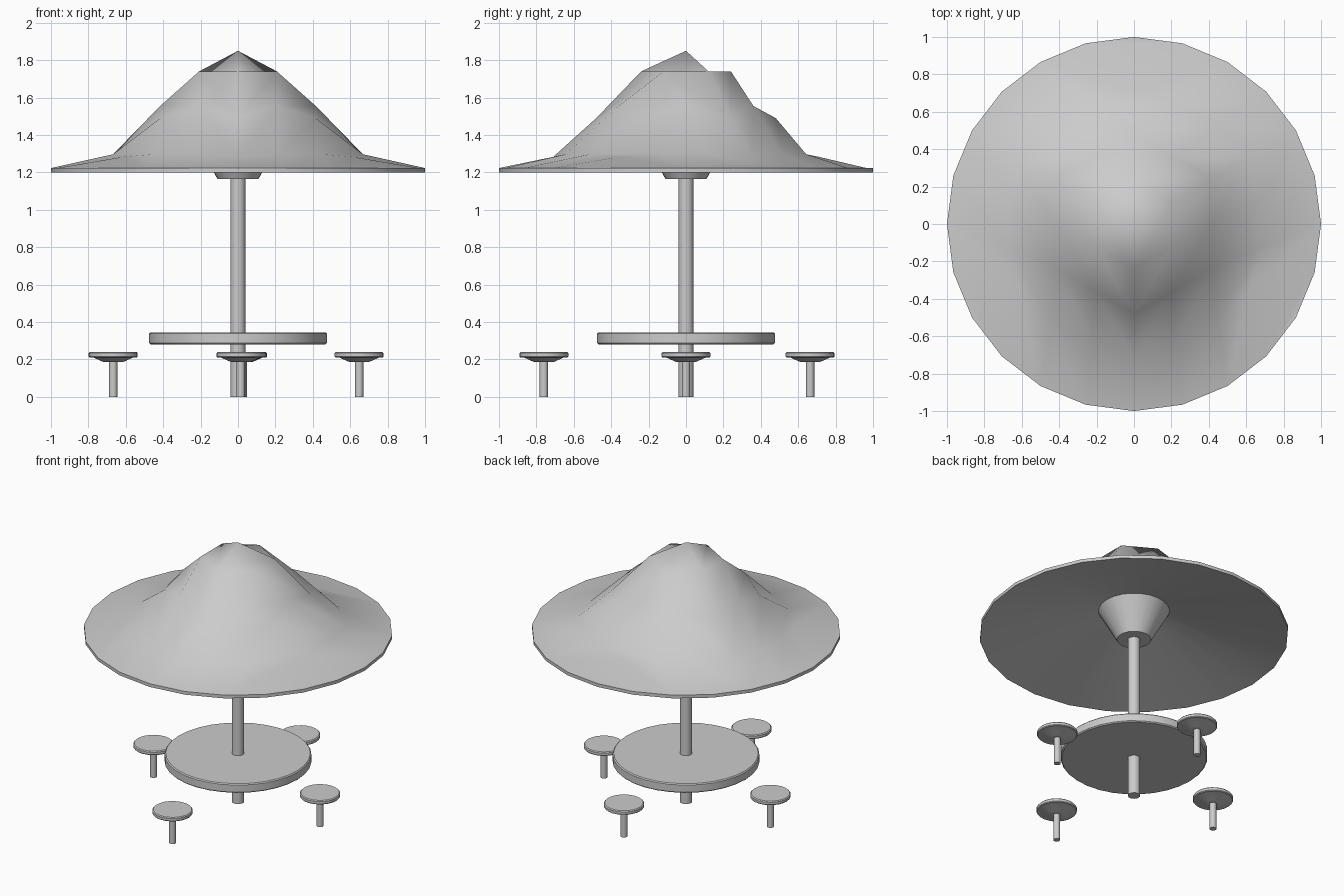
import bpy, bmesh, math
from math import cos, sin, radians

if "Cube" in bpy.data.objects:
    bpy.data.objects.remove(bpy.data.objects["Cube"])


def finish(name, bm, angle):
    me = bpy.data.meshes.new(name)
    bm.to_mesh(me)
    bm.free()
    ob = bpy.data.objects.new(name, me)
    bpy.context.collection.objects.link(ob)
    bpy.ops.object.select_all(action='DESELECT')
    ob.select_set(True)
    bpy.context.view_layer.objects.active = ob
    bpy.ops.object.shade_smooth_by_angle(angle=radians(angle))
    return ob


def lathe(name, profile, sides, loc=(0, 0, 0), angle=30):
    """Spin (radius, z) points round the z axis; radius 0 closes to a point."""
    bm = bmesh.new()
    rings = []
    for r, z in profile:
        if r == 0:
            rings.append([bm.verts.new((0, 0, z))] * sides)
        else:
            rings.append([bm.verts.new((r * cos(2 * math.pi * k / sides),
                                        r * sin(2 * math.pi * k / sides), z))
                          for k in range(sides)])
    for a, b in zip(rings, rings[1:]):
        for k in range(sides):
            n = (k + 1) % sides
            bm.faces.new(list(dict.fromkeys((a[k], a[n], b[n], b[k]))))
    bmesh.ops.recalc_face_normals(bm, faces=bm.faces)
    ob = finish(name, bm, angle)
    ob.location = loc
    return ob


# Canopy top: three 4x4 rhombic patches meeting at the peak
CORNER = {1: (0.24, 1.74), 2: (0.48, 1.49), 3: (0.71, 1.283)}
MIDDLE = {2: (0.416, 1.555), 3: (0.68, 1.297)}


def canopy_point(i, j, turn):
    ring = max(i, j)
    if ring == 0:
        return (0, 0, 1.85)
    x = (i - j) * cos(radians(30))
    y = (i + j) * 0.5
    ang = math.atan2(y, x)
    if ring == 4:
        ang = radians(15 * round(math.degrees(ang) / 15))
        r, z = 1.0, 1.223
    else:
        corner = i == 0 or j == 0 or i == j
        r, z = (CORNER if corner else MIDDLE)[ring]
    ang += turn
    return (r * cos(ang), r * sin(ang), z)


bm = bmesh.new()
for t in range(3):
    g = [[bm.verts.new(canopy_point(i, j, radians(120 * t))) for j in range(5)]
         for i in range(5)]
    for i in range(4):
        for j in range(4):
            bm.faces.new((g[i][j], g[i + 1][j], g[i][j + 1]))
            bm.faces.new((g[i + 1][j], g[i + 1][j + 1], g[i][j + 1]))
bmesh.ops.remove_doubles(bm, verts=bm.verts, dist=0.001)
for f in bm.faces:
    f.normal_update()
    if f.normal.z < 0:
        f.normal_flip()
finish("canopy_top", bm, 180)

# Canopy rim, shallow underside and hub cone
under = lathe("canopy_underside",
              [(0, 1.165), (0.11, 1.165), (0.23, 1.38), (1.0, 1.2), (1.0, 1.223)], 24, angle=20)
# the open shell must face down and outwards
bm = bmesh.new()
bm.from_mesh(under.data)
bm.normal_update()
if min(bm.faces, key=lambda f: f.calc_center_median().z).normal.z > 0:
    bmesh.ops.reverse_faces(bm, faces=bm.faces)
    bm.to_mesh(under.data)
bm.free()

# Pole
lathe("pole", [(0, 0), (0.04, 0), (0.04, 1.17), (0, 1.17)], 16)

# Round table top
lathe("table_top", [(0, 0.28), (0.468, 0.28), (0.475, 0.287), (0.475, 0.338),
                    (0.468, 0.345), (0, 0.345)], 32)

# Four stools
STOOL = [(0, 0), (0.022, 0), (0.022, 0.185), (0.05, 0.185), (0.108, 0.211),
         (0.127, 0.211), (0.131, 0.216), (0.131, 0.233), (0.125, 0.239), (0, 0.239)]
for n, (x, y) in enumerate([(-0.667, 0), (0.648, 0), (0.015, -0.76), (0.025, 0.664)]):
    lathe(f"stool_{n + 1}", STOOL, 24, (x, y, 0))
